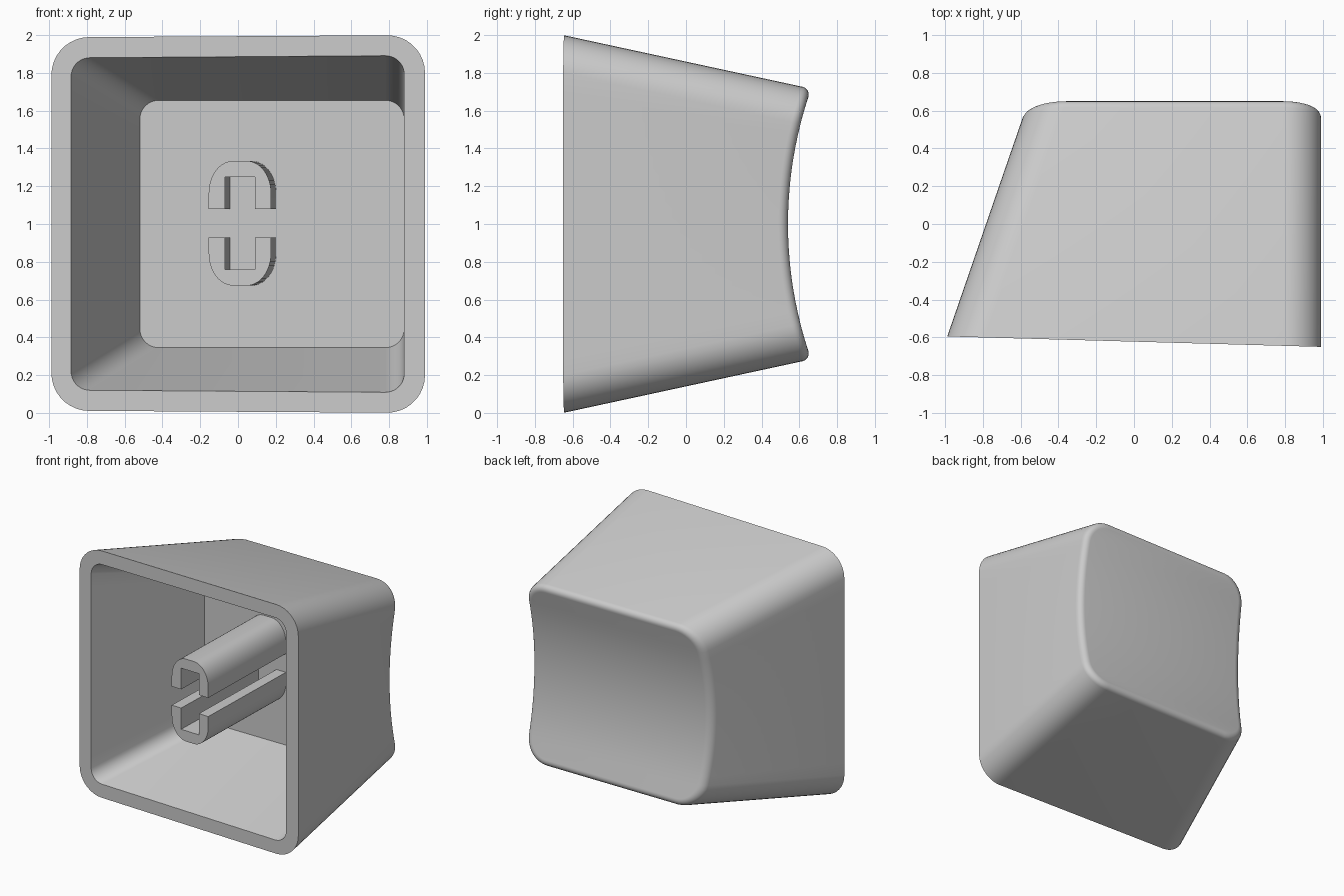
import bpy, bmesh, math

cube = bpy.data.objects.get("Cube")
if cube:
    bpy.data.objects.remove(cube, do_unlink=True)

grey = bpy.data.materials.new("light grey plastic")
grey.use_nodes = True
grey.diffuse_color = (0.6, 0.6, 0.6, 1)
grey.node_tree.nodes["Principled BSDF"].inputs["Base Color"].default_value = (0.6, 0.6, 0.6, 1)

TILT = 0.028       # lean of the open rim
CORNER, SIDE = 9, 16


def finish(name, bm):
    bmesh.ops.recalc_face_normals(bm, faces=bm.faces)
    mesh = bpy.data.meshes.new(name)
    bm.to_mesh(mesh)
    bm.free()
    mesh.materials.append(grey)
    obj = bpy.data.objects.new(name, mesh)
    bpy.context.collection.objects.link(obj)
    bpy.ops.object.select_all(action='DESELECT')
    obj.select_set(True)
    bpy.context.view_layer.objects.active = obj
    bpy.ops.object.shade_smooth_by_angle(angle=math.radians(32))
    return obj


def rim(x, z):
    return -0.65 + (0.99 - x) * TILT


def dish(x, z):
    radius = 2.15
    return 0.54 + radius - math.sqrt(radius ** 2 - (z - 1) ** 2)


# Tapering wall sections: left edge, right edge, half height, at depth y
def outer(y):
    return -0.99 + 0.345 * (y + 0.6), 0.99, 1 - 0.216 * (y + 0.65)


def inner(y):
    return -0.885 + 0.397 * (y + 0.6), 0.88, 0.885 - 0.245 * (y + 0.62)


def ring(bm, section, radius, surface, inset=0.0):
    """Rounded rectangle lying on a surface, with matching left and right points."""
    def point(side, kind, t):
        y = 0.0
        for _ in range(12):
            left, right, half = section(y)
            left, right, half = left + inset, right - inset, half - inset
            r = radius - inset
            if kind == 0:
                out, z = r * (1 - math.cos(abs(t))), (half - r) + r * math.sin(abs(t))
                z = math.copysign(z, t)
            else:
                out, z = 0, t * (half - r)
            x = right - out if side > 0 else left + out
            y = surface(x, 1 + z)
        return bm.verts.new((x, y, 1 + z))

    steps = [(0, -math.pi / 2 * (1 - i / CORNER)) for i in range(CORNER)]
    steps += [(1, -1 + 2 * i / SIDE) for i in range(SIDE + 1)]
    steps += [(0, math.pi / 2 * (i + 1) / CORNER) for i in range(CORNER)]
    rights = [point(1, *s) for s in steps]
    lefts = [point(-1, *s) for s in steps]
    return rights + lefts[::-1]


def bridge(bm, a, b):
    n = len(a)
    for i in range(n):
        j = (i + 1) % n
        bm.faces.new((a[i], a[j], b[j], b[i]))


def cap(bm, loop):
    n = len(loop)
    for i in range(n // 2 - 1):
        bm.faces.new((loop[i], loop[i + 1], loop[n - 2 - i], loop[n - 1 - i]))


# Hollow shell: ceiling, cavity wall, rim, outer wall, rounded edge, dished top
bm = bmesh.new()
rings = [ring(bm, inner, 0.1, lambda x, z: 0.32),
         ring(bm, inner, 0.1, rim),
         ring(bm, outer, 0.2, rim)]
FILLET = 0.05
for k in range(7):
    a = math.pi / 2 * k / 6
    drop = FILLET * (1 - math.sin(a))
    rings.append(ring(bm, outer, 0.2, lambda x, z, d=drop: dish(x, z) - d,
                      FILLET * (1 - math.cos(a))))
for a, b in zip(rings, rings[1:]):
    bridge(bm, a, b)
cap(bm, rings[0])
cap(bm, rings[-1])
finish("keycap_shell", bm)

# Split socket stem: two mirrored channels leaning square to the rim
HALF_W, GAP, TOP, SLOT_W, SLOT_H = 0.165, 0.075, 0.33, 0.08, 0.245
RX, RZ = 0.13, 0.17
arch = [(HALF_W, GAP)]
for i in range(13):
    a = math.pi / 2 * i / 12
    arch.append((HALF_W - RX + RX * math.cos(a), TOP - RZ + RZ * math.sin(a)))
arch += [(-x, z) for x, z in reversed(arch)]
arch += [(-SLOT_W, GAP), (-SLOT_W, SLOT_H), (SLOT_W, SLOT_H), (SLOT_W, GAP)]

for name, sign in (("upper_stem", 1), ("lower_stem", -1)):
    bm = bmesh.new()
    front, back = [], []
    for px, pz in arch:
        x, z = px + 0.01, 1.004 + sign * pz
        y = rim(x, z)
        front.append(bm.verts.new((x, y, z)))
        back.append(bm.verts.new((x + (0.33 - y) * TILT, 0.33, z)))
    bridge(bm, front, back)
    bm.faces.new(front)
    bm.faces.new(back)
    finish(name, bm)
